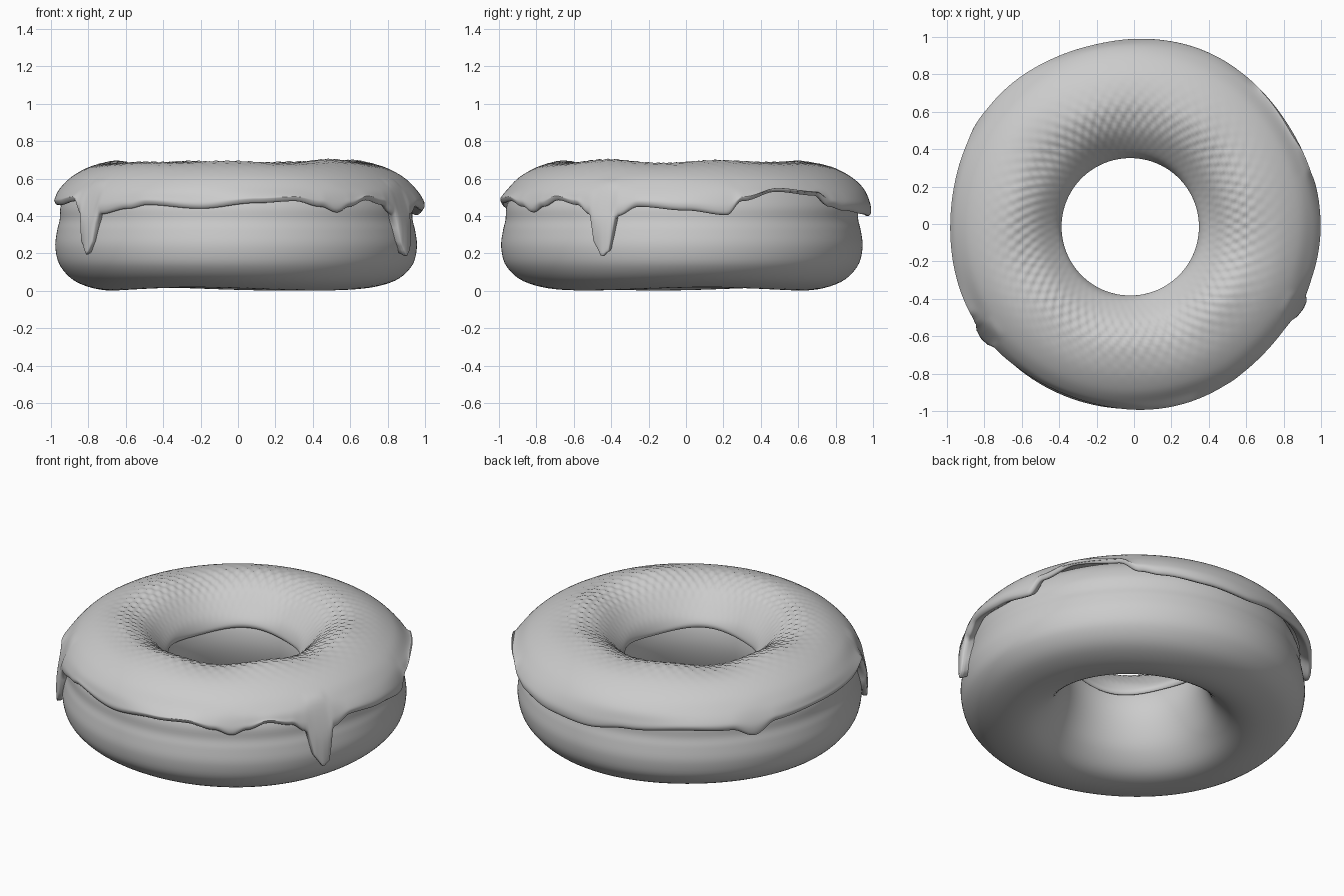
import bpy, bmesh
from math import sin, cos, pi, radians, exp

if "Cube" in bpy.data.objects:
    bpy.data.objects.remove(bpy.data.objects["Cube"])

SEGS = 400


def smooth(pts, steps, closed=False):
    """Catmull-Rom samples through 2D points."""
    n, out = len(pts), []
    pick = (lambda k: pts[k % n]) if closed else (lambda k: pts[max(0, min(n - 1, k))])
    for i in range(n if closed else n - 1):
        p = [pick(i + k) for k in (-1, 0, 1, 2)]
        for s in range(steps):
            t = s / steps
            out.append(tuple(0.5 * (2 * b + (c - a) * t + (2 * a - 5 * b + 4 * c - d) * t * t
                                    + (3 * b - a - 3 * c + d) * t ** 3)
                             for a, b, c, d in zip(*p)))
    if not closed:
        out.append(pts[-1])
    return out


def ring_mesh(name, section, closed):
    """Sweep section(angle) -> list of (x, y, z) around the z axis."""
    bm = bmesh.new()
    rings = [[bm.verts.new(p) for p in section(2 * pi * i / SEGS)] for i in range(SEGS)]
    m = len(rings[0])
    for i in range(SEGS):
        a, b = rings[i], rings[(i + 1) % SEGS]
        for j in range(m if closed else m - 1):
            k = (j + 1) % m
            bm.faces.new((a[j], b[j], b[k], a[k]))
    bmesh.ops.recalc_face_normals(bm, faces=bm.faces)
    for f in bm.faces:
        f.smooth = True
    me = bpy.data.meshes.new(name)
    bm.to_mesh(me)
    bm.free()
    ob = bpy.data.objects.new(name, me)
    bpy.context.collection.objects.link(ob)
    return ob


# Dough: closed ring with a slight waist around the outside
dough_profile = smooth([(.70, .003), (.85, .045), (.938, .13), (.966, .23), (.957, .32),
                        (.943, .38), (.935, .46), (.88, .56), (.78, .625), (.64, .65),
                        (.52, .595), (.42, .50), (.39, .38), (.41, .25), (.47, .12),
                        (.57, .025)], 5, True)


def dough_section(a):
    wave = .008 * (1 + sin(3 * a + 1))
    return [(-.01 + r * cos(a), -.022 + r * sin(a), z + wave * max(0, 1 - z / .15))
            for r, z in dough_profile]


ring_mesh("dough", dough_section, True)

# Icing: lower edge height by angle in degrees, with two long drips
EDGE = [(0, .43), (13, .405), (18, .48), (30, .53), (45, .51), (52, .45), (59, .43), (75, .41),
        (90, .40), (105, .43), (125, .45), (140, .44), (148, .39), (156, .45), (175, .46),
        (195, .46), (208, .48), (212, .41), (214.5, .25), (217, .195), (219, .24), (221.5, .41),
        (233, .44), (240, .46), (258, .44), (276, .47), (288, .48), (297, .45), (303, .42),
        (308, .45), (315, .485), (323, .46), (328, .41), (331, .24), (333.5, .185), (335.5, .21),
        (338, .40), (345, .45), (360, .43)]


def edge_height(a):
    d = (a * 180 / pi) % 360
    for (d0, z0), (d1, z1) in zip(EDGE, EDGE[1:]):
        if d <= d1:
            t = (1 - cos(pi * (d - d0) / (d1 - d0))) / 2
            return z0 + (z1 - z0) * t
    return EDGE[-1][1]


def icing_section(a):
    ze = edge_height(a)
    lip = .988 + .008 * sin(5 * a + 2) + .1 * max(0, .44 - ze)
    inner = .455 + .012 * sin(4 * a)
    mid = (.54 + ze) / 2
    pts = smooth([(.40, inner + .015), (.378, inner - .008), (.368, inner + .02), (.40, .535),
                  (.49, .625), (.57, .67), (.66, .688), (.78, .665), (.885, .61), (.952, .545),
                  (lip - .005, mid), (lip, ze + .02), (lip - .014, ze),
                  (lip - .035, ze + .008), (.93, ze + .03)], 5)
    out = []
    for r, z in pts:
        # Gentle unevenness plus small radial dimples left around the hole
        band = exp(-((r - .6) / .13) ** 2)
        dz = band * (.010 * sin(3 * a + .4) * sin(2 * a) + .007 * sin(7 * a)
                     + .006 * sin(66 * a) * sin(r * 75)) if z > .5 else 0
        k = max(0, min(1, (1 - r) / .6))
        out.append((r * cos(a) - .02 * k, r * sin(a) - .015 * k, z + dz))
    return out


ring_mesh("icing", icing_section, False)
